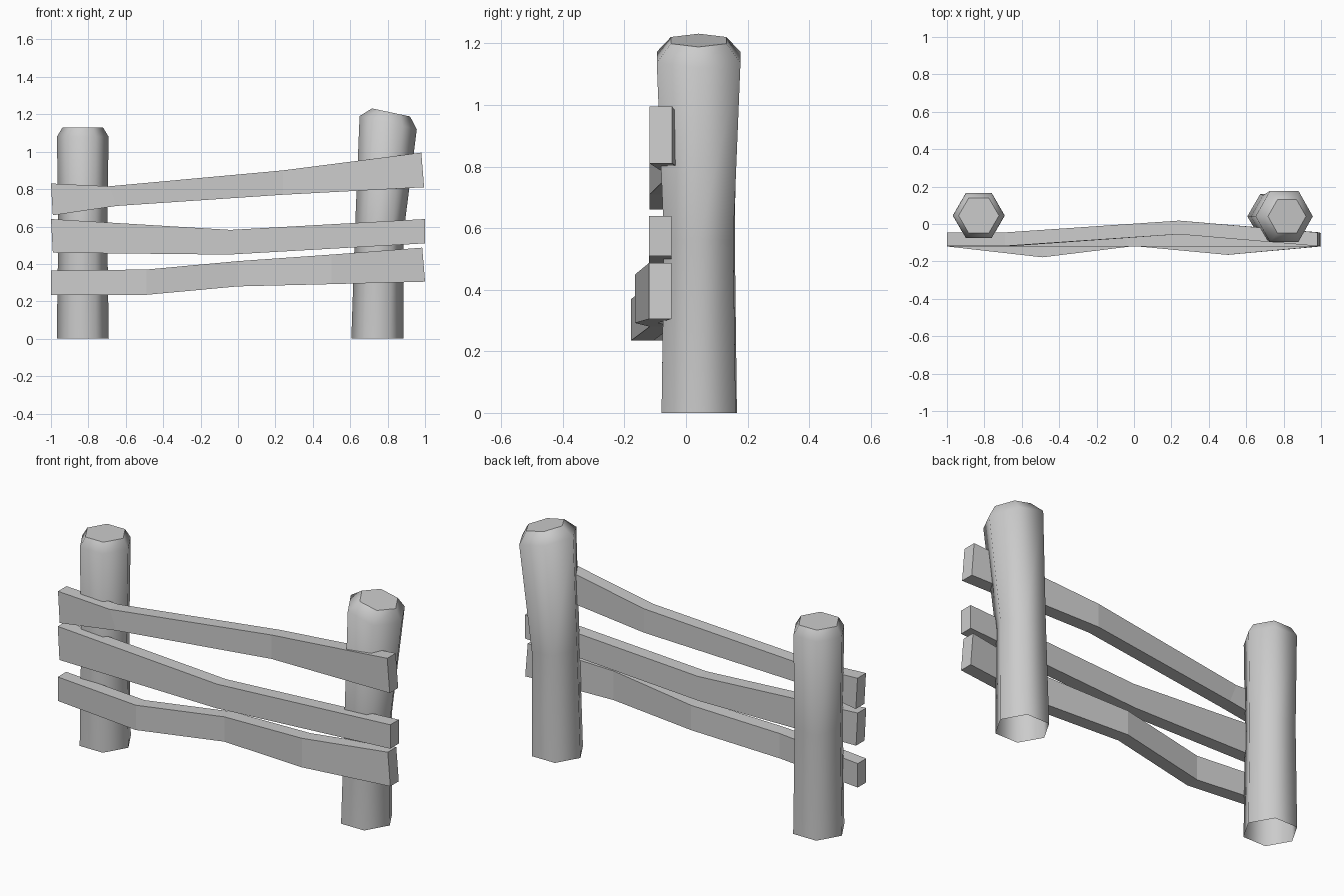
import bpy, bmesh, math
from mathutils import Vector, Matrix

cube = bpy.data.objects.get("Cube")
if cube:
    bpy.data.objects.remove(cube)

# One plain grey for the whole fence
grey = bpy.data.materials.new("weathered grey")
grey.use_nodes = True
colour = (0.6, 0.6, 0.6, 1)
grey.diffuse_color = colour
grey.node_tree.nodes["Principled BSDF"].inputs["Base Color"].default_value = colour


def finish(name, bm):
    mesh = bpy.data.meshes.new(name)
    bm.to_mesh(mesh)
    bm.free()
    mesh.materials.append(grey)
    obj = bpy.data.objects.new(name, mesh)
    bpy.context.collection.objects.link(obj)


def skin(bm, rings):
    """Join neighbouring rings with quads."""
    faces = []
    for a, b in zip(rings, rings[1:]):
        n = len(a)
        for i in range(n):
            j = (i + 1) % n
            faces.append(bm.faces.new((a[i], a[j], b[j], b[i])))
    return faces


def post(name, y, stations):
    """Six-sided post, open below; stations are (x, z, radius, lean in degrees)."""
    bm = bmesh.new()
    rings = []
    for x, z, r, lean in stations:
        turn = Matrix.Rotation(math.radians(lean), 3, 'Y')
        ring = []
        for i in range(6):
            a = i * math.pi / 3
            p = turn @ Vector((r * math.cos(a), r * math.sin(a), 0))
            ring.append(bm.verts.new(p + Vector((x, y, z))))
        rings.append(ring)
    for f in skin(bm, rings):
        f.smooth = True
    cap = bm.faces.new(rings[-1])
    for e in cap.edges:
        e.smooth = False
    finish(name, bm)


def rail(name, stations, thick=0.073):
    """Bent plank; stations are (x top, x bottom, front y, z top, z bottom)."""
    bm = bmesh.new()
    rings = []
    for xt, xb, y, zt, zb in stations:
        corners = ((xb, y, zb), (xt, y, zt), (xt, y + thick, zt), (xb, y + thick, zb))
        rings.append([bm.verts.new(c) for c in corners])
    skin(bm, rings)
    bm.faces.new(rings[0])
    bm.faces.new(rings[-1][::-1])
    bmesh.ops.recalc_face_normals(bm, faces=bm.faces)
    finish(name, bm)


# Posts: one upright, one leaning outwards and flaring at the top
post("right_post", 0.045, [(-0.83, 0, 0.139, 0), (-0.83, 0.57, 0.131, 0),
                           (-0.83, 1.08, 0.138, 0), (-0.83, 1.13, 0.108, 0)])
post("left_post", 0.041, [(0.745, 0, 0.139, 0), (0.755, 0.57, 0.13, 5),
                          (0.803, 1.155, 0.157, 13), (0.818, 1.21, 0.104, 12)])

# Rails nailed across the front of the posts
rail("top_rail", [(-1, -0.99, -0.118, 0.83, 0.66), (-0.69, -0.65, -0.118, 0.815, 0.71),
                  (0.24, 0.24, -0.055, 0.9, 0.77), (0.98, 0.995, -0.118, 0.995, 0.81)])
rail("middle_rail", [(-1, -0.99, -0.12, 0.64, 0.46), (-0.04, -0.05, -0.12, 0.582, 0.45),
                     (1, 1, -0.12, 0.64, 0.51)])
rail("bottom_rail", [(-1, -1, -0.12, 0.365, 0.235), (-0.49, -0.49, -0.178, 0.37, 0.235),
                     (0, 0, -0.118, 0.415, 0.28), (0.5, 0.5, -0.165, 0.45, 0.292),
                     (0.985, 1, -0.12, 0.487, 0.305)])
